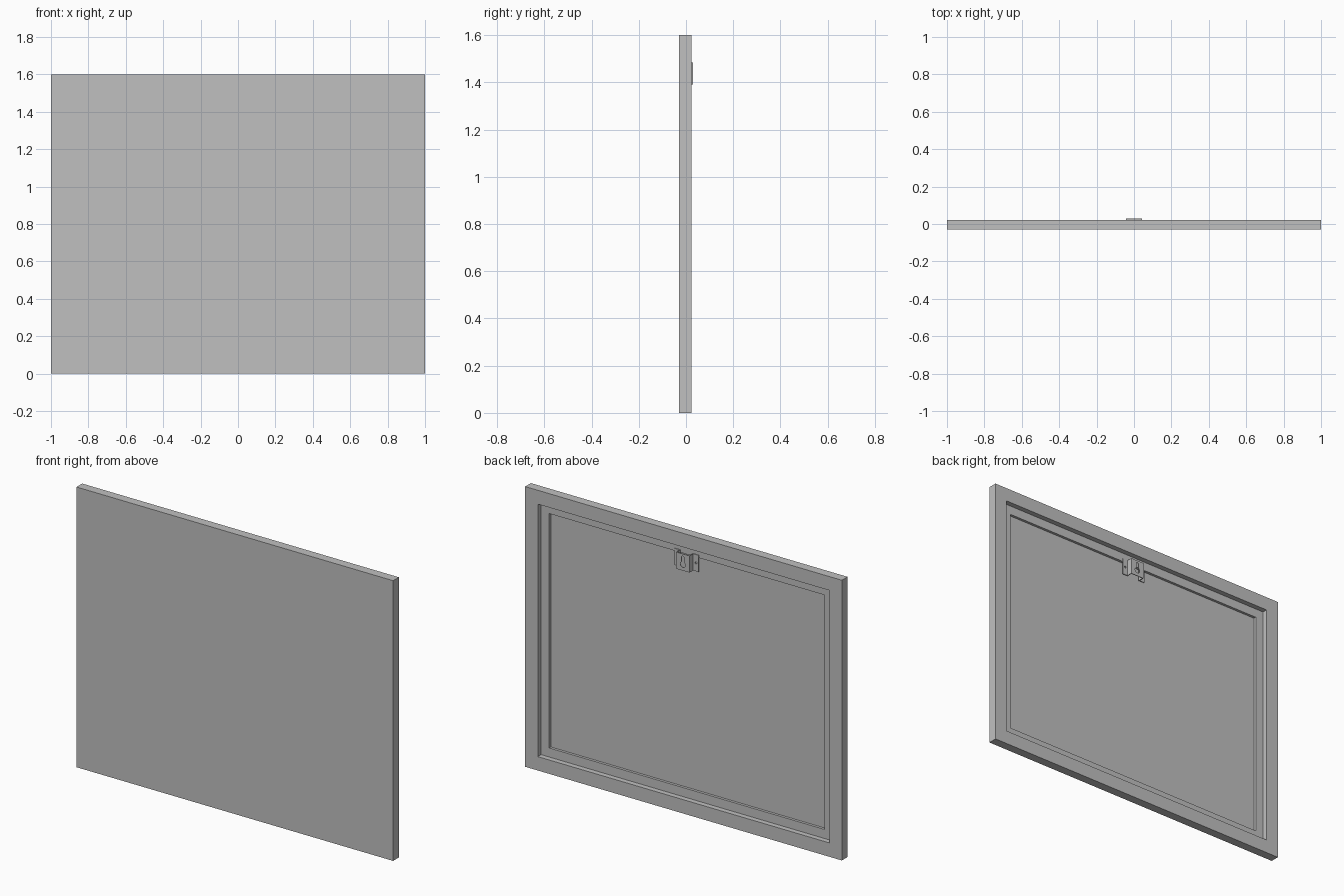
import bpy
import bmesh
from mathutils import Vector, Matrix

cube = bpy.data.objects.get("Cube")
if cube:
    bpy.data.objects.remove(cube, do_unlink=True)

WIDTH, HEIGHT = 2.0, 1.6
FRONT, BACK = -0.029, 0.0225
STEP, FLOOR = 0.03, 0.015          # depths of the two recesses
LEDGE = BACK - STEP

grey = bpy.data.materials.new("plain_grey")
grey.use_nodes = True
grey.diffuse_color = (0.53, 0.53, 0.53, 1)
grey.node_tree.nodes["Principled BSDF"].inputs["Base Color"].default_value = grey.diffuse_color


def make_object(name, bm):
    bmesh.ops.recalc_face_normals(bm, faces=bm.faces)
    mesh = bpy.data.meshes.new(name)
    bm.to_mesh(mesh)
    bm.free()
    mesh.materials.append(grey)
    obj = bpy.data.objects.new(name, mesh)
    bpy.context.collection.objects.link(obj)
    return obj


def recess(bm, face, margin, depth):
    """Inset a face and sink it straight in; returns the new floor."""
    bmesh.ops.inset_region(bm, faces=[face], thickness=margin)
    floor = bmesh.ops.extrude_discrete_faces(bm, faces=[face])["faces"][0]
    bmesh.ops.translate(bm, verts=floor.verts, vec=(0, -depth, 0))
    return floor


def cut(target, cutter):
    cutter.hide_render = True
    mod = target.modifiers.new("hole", "BOOLEAN")
    mod.operation = "DIFFERENCE"
    mod.solver = "EXACT"
    mod.object = cutter
    bpy.context.view_layer.objects.active = target
    bpy.ops.object.modifier_apply(modifier=mod.name)
    bpy.data.objects.remove(cutter, do_unlink=True)


def pin(x, z, radius):
    bm = bmesh.new()
    bmesh.ops.create_cone(bm, cap_ends=True, segments=24, radius1=radius, radius2=radius,
                          depth=0.03, matrix=Matrix.Rotation(1.570796, 4, "X"))
    y = 0.0265 if x == 0 else LEDGE + 0.002
    bmesh.ops.translate(bm, verts=bm.verts, vec=(x, y, z))
    return make_object("hole_cutter", bm)


def box(size, centre):
    bm = bmesh.new()
    bmesh.ops.create_cube(bm, size=1)
    bmesh.ops.scale(bm, verts=bm.verts, vec=size)
    bmesh.ops.translate(bm, verts=bm.verts, vec=centre)
    return bm


# Panel with a two-stepped recess in its back
bm = box((WIDTH, BACK - FRONT, HEIGHT), (0, (BACK + FRONT) / 2, HEIGHT / 2))
bm.normal_update()
back_face = max(bm.faces, key=lambda f: f.normal.y)
ledge_floor = recess(bm, back_face, 0.112, STEP)
bm.normal_update()
recess(bm, ledge_floor, 0.073, FLOOR)
make_object("panel", bm)

# Hanger: a bent sheet strip with two wings and a raised middle
LOW, HIGH, SHEET, TOP = 1.39, 1.485, 0.004, 0.029
half = [(0.039, TOP - SHEET), (0.039, LEDGE), (0.076, LEDGE),
        (0.076, LEDGE + SHEET), (0.043, LEDGE + SHEET), (0.043, TOP)]
outline = half + [(-x, y) for x, y in reversed(half)]
bm = bmesh.new()
strip = bm.faces.new([bm.verts.new((x, y, LOW)) for x, y in outline])
made = bmesh.ops.extrude_face_region(bm, geom=[strip])["geom"]
bmesh.ops.translate(bm, vec=Vector((0, 0, HIGH - LOW)),
                    verts=[v for v in made if isinstance(v, bmesh.types.BMVert)])
hanger = make_object("hanger", bm)

# Keyhole in the middle, one screw hole in each wing
cut(hanger, pin(0, 1.425, 0.016))
cut(hanger, make_object("slot_cutter", box((0.016, 0.03, 0.036), (0, 0.0265, 1.446))))
cut(hanger, pin(0, 1.464, 0.008))
for side in (-1, 1):
    cut(hanger, pin(side * 0.06, 1.438, 0.006))
